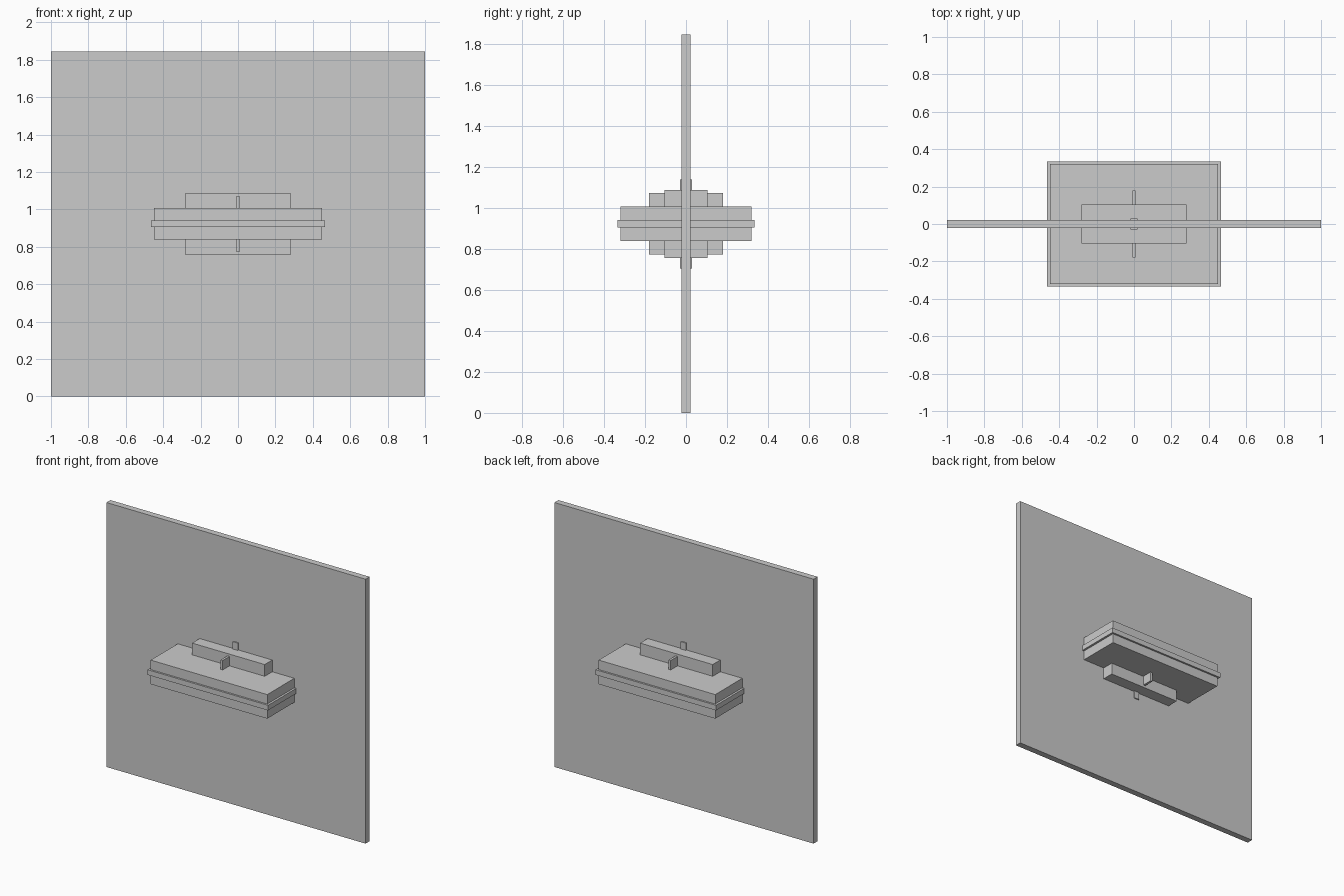
import bpy

if "Cube" in bpy.data.objects:
    bpy.data.objects.remove(bpy.data.objects["Cube"])

MID = 0.9225  # height of the symmetry plane


def box(name, half_x, half_y, z0, z1, y=0.0):
    bpy.ops.mesh.primitive_cube_add(size=1, location=(0, y, (z0 + z1) / 2))
    ob = bpy.context.object
    ob.name = name
    ob.scale = (2 * half_x, 2 * half_y, z1 - z0)
    bpy.ops.object.transform_apply(location=False, rotation=False, scale=True)
    return ob


# thin upright panel
box("upright_panel", 1.0, 0.022, 0.0, 2 * MID)

# central slab with its rim band
box("central_slab", 0.45, 0.32, MID - 0.084, MID + 0.084)
box("rim_band", 0.465, 0.333, MID - 0.018, MID + 0.018)

# raised blocks, fins and posts, mirrored above and below the slab
for side, label in ((1, "upper"), (-1, "lower")):
    def stack(name, hx, hy, a, b, y=0.0):
        z = sorted((MID + side * a, MID + side * b))
        box(f"{label}_{name}", hx, hy, z[0], z[1], y)

    stack("block", 0.28, 0.105, 0.084, 0.166)
    stack("post", 0.02, 0.03, 0.166, 0.217)
    for s, end in ((-1, "front"), (1, "back")):
        stack(f"{end}_fin", 0.008, 0.0375, 0.084, 0.150, s * 0.1425)
